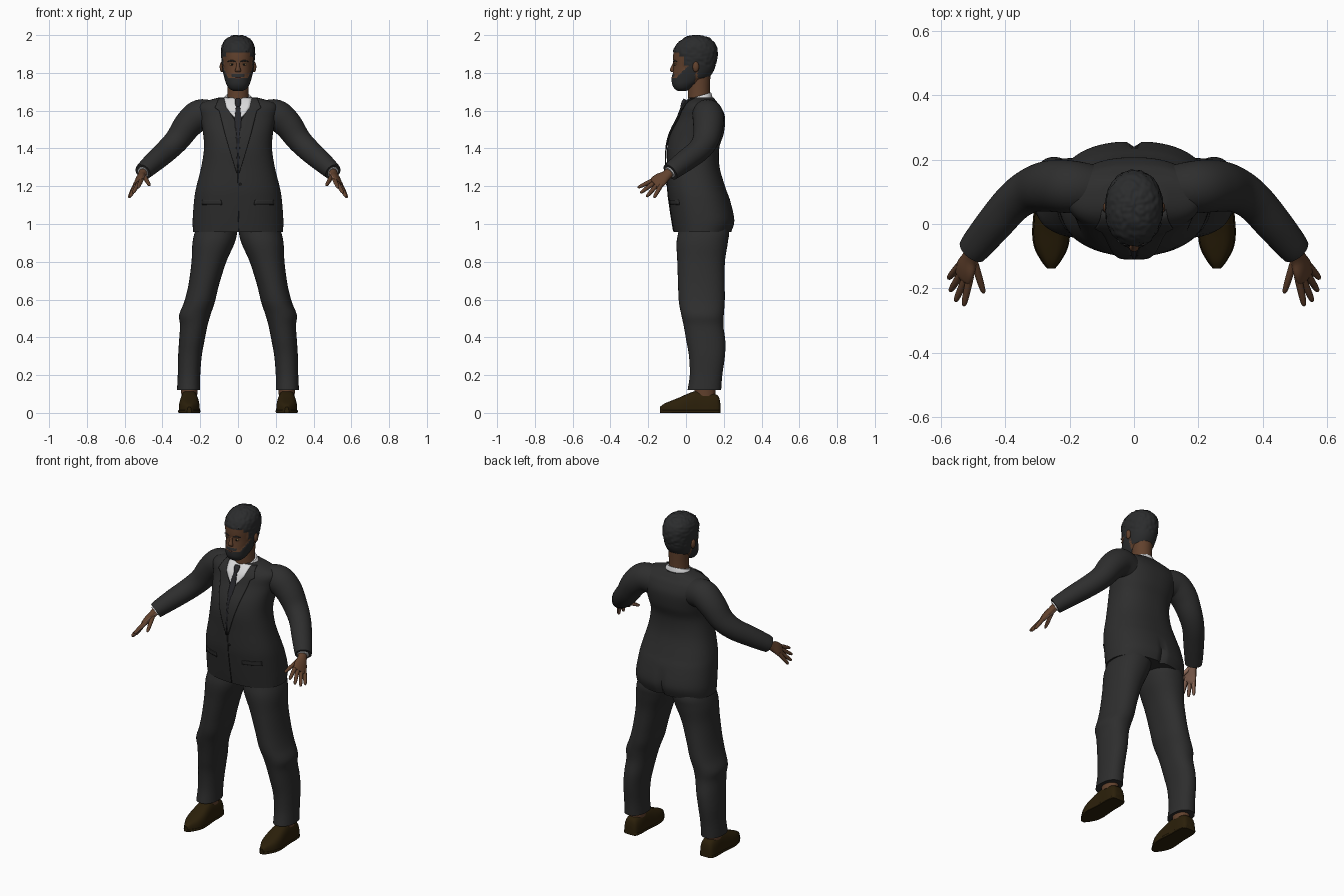
import bpy, bmesh, math
from mathutils import Vector, noise
from mathutils.bvhtree import BVHTree

cube = bpy.data.objects.get("Cube")
if cube:
    bpy.data.objects.remove(cube)


def material(name, r, g, b):
    m = bpy.data.materials.new(name)
    m.use_nodes = True
    m.diffuse_color = (r, g, b, 1)
    m.node_tree.nodes["Principled BSDF"].inputs["Base Color"].default_value = (r, g, b, 1)
    return m


SUIT = material("charcoal suit", .027, .027, .027)
SEAM = material("black seam", .012, .012, .012)
HAIR = material("black hair", .024, .025, .026)
SKIN = material("brown skin", .12, .053, .026)
PALM = material("light palm", .3, .16, .11)
SHOE = material("brown leather", .024, .014, .003)
SHIRT = material("white shirt", .7, .7, .71)
TIE = material("dark tie", .02, .02, .024)
EYE = material("eye amber", .3, .19, .08)
LIP = material("lips", .1, .038, .025)


def finish(name, bm, mats, paint=None):
    bmesh.ops.recalc_face_normals(bm, faces=bm.faces)
    bm.normal_update()
    for f in bm.faces:
        f.smooth = True
        if paint:
            f.material_index = paint(f)
    mesh = bpy.data.meshes.new(name)
    bm.to_mesh(mesh)
    bm.free()
    for m in mats:
        mesh.materials.append(m)
    ob = bpy.data.objects.new(name, mesh)
    bpy.context.collection.objects.link(ob)
    return ob


def smooth_rows(rows, sub):
    """Catmull-Rom interpolation of section tuples."""
    out = []
    for i in range(len(rows) - 1):
        p0, p1, p2, p3 = (rows[max(0, min(len(rows) - 1, i + k))] for k in (-1, 0, 1, 2))
        for s in range(sub):
            t = s / sub
            out.append([b + .5 * t * (c - a + t * (2*a - 5*b + 4*c - d + t * (3*b - 3*c + d - a)))
                        for a, b, c, d in zip(p0, p1, p2, p3)])
    return out + [list(rows[-1])]


def loft(name, rows, mats, side=(1, 0, 0), axis=None, p=2, seg=32, sub=4,
         flip=1, tweak=None, paint=None):
    """Skin sections (x, y, z, half width, half depth) along a path."""
    rows = smooth_rows([(r[0] * flip, *r[1:]) for r in rows], sub)
    ref = Vector((side[0] * flip, side[1], side[2]))
    bm, rings = bmesh.new(), []
    for i, r in enumerate(rows):
        a, b = rows[max(i - 1, 0)], rows[min(i + 1, len(rows) - 1)]
        t = Vector(axis) if axis else (Vector(b[:3]) - Vector(a[:3])).normalized()
        u = (ref - t * ref.dot(t)).normalized()
        v = t.cross(u)
        ring = []
        for k in range(seg):
            c, s = math.cos(math.tau * k / seg), math.sin(math.tau * k / seg)
            c, s = (math.copysign(abs(q) ** (2 / p), q) for q in (c, s))
            co = Vector(r[:3]) + u * max(r[3], .001) * c + v * max(r[4], .001) * s
            ring.append(bm.verts.new(tweak(co) if tweak else co))
        rings.append(ring)
    for a, b in zip(rings, rings[1:]):
        for k in range(seg):
            bm.faces.new((a[k], a[k - 1], b[k - 1], b[k]))
    bm.faces.new(rings[0])
    bm.faces.new(rings[-1])
    return finish(name, bm, mats, paint)


def upright(rows):
    """Sections given as (z, half width, front y, back y)."""
    return [(0, (f + b) / 2, z, w, (b - f) / 2) for z, w, f, b in rows]


def ball(name, loc, size, mat):
    bm = bmesh.new()
    bmesh.ops.create_uvsphere(bm, u_segments=20, v_segments=14, radius=1)
    for v in bm.verts:
        v.co = Vector([l + c * s for l, c, s in zip(loc, v.co, size)])
    return finish(name, bm, [mat])


# Jacket body, with the split vent pressed into the back
def vent(co):
    if co.y > .1 and co.z < 1.12:
        co.y -= .02 * math.exp(-(co.x / .014) ** 2) * min(1, (1.12 - co.z) * 9)
    return co


jacket = loft("jacket", upright([
    (.957, .238, -.064, .24), (1.02, .24, -.075, .257), (1.12, .233, -.09, .235),
    (1.19, .222, -.098, .21), (1.3, .195, -.1, .178), (1.4, .18, -.1, .176),
    (1.48, .185, -.082, .2), (1.56, .2, -.042, .207), (1.615, .21, -.02, .188),
    (1.645, .185, .002, .165), (1.67, .1, .025, .145)]), [SUIT],
    axis=(0, 0, 1), p=2.35, seg=96, sub=6, tweak=vent)
jm = jacket.data
surface = BVHTree.FromPolygons([v.co for v in jm.vertices], [p.vertices for p in jm.polygons])


def strip(name, rows, mat, flip=1, off=.004, across=8):
    """Thin cloth plate draped on the jacket front; rows are (z, x from, x to)."""
    bm, grid = bmesh.new(), []
    fine = [[a + (b - a) * s / 5 for a, b in zip(r, q)] for r, q in zip(rows, rows[1:]) for s in range(5)]
    for z, x0, x1 in fine + [rows[-1]]:
        line = []
        for k in range(across + 1):
            x = (x0 + (x1 - x0) * k / across) * flip
            hit = surface.ray_cast(Vector((x, -1, z)), Vector((0, 1, 0)))[0]
            line.append(bm.verts.new((x, (hit.y if hit else .03) - off, z)))
        grid.append(line)
    for a, b in zip(grid, grid[1:]):
        for k in range(across):
            bm.faces.new((a[k], a[k + 1], b[k + 1], b[k]))
    ob = finish(name, bm, [mat])
    mod = ob.modifiers.new("thickness", "SOLIDIFY")
    mod.thickness, mod.offset = .005, 0
    return ob


# Shirt front, tie and jacket details
strip("shirt_front", [(1.667, -.074, .074), (1.62, -.064, .064), (1.592, -.045, .045), (1.56, -.016, .016)], SHIRT)
strip("tie", [(1.65, -.016, .016), (1.622, -.011, .011), (1.56, -.018, .018), (1.3, -.004, .004)], TIE, off=.007)
strip("front_opening", [(1.27, -.002, .002), (.96, .002, .005)], SEAM, off=.001, across=2)
ball("jacket_button", (.012, -.102, 1.21), (.007, .004, .007), SEAM)
for s, label in ((1, "left"), (-1, "right")):
    strip(label + "_lapel", [(1.667, .074, .1), (1.615, .062, .122), (1.6, .05, .1),
          (1.55, .016, .088), (1.45, .006, .062), (1.27, .001, .008)], SUIT, s, off=.007)
    strip(label + "_pocket_flap", [(1.128, .09, .19), (1.106, .085, .19)], SUIT, s, off=.002)
    strip(label + "_pocket_seam", [(1.106, .085, .19), (1.102, .085, .19)], SEAM, s, off=.001)


# Neck and shirt collar, sloping down towards the throat
def slope(co):
    co.z += (co.y - .1) * .3
    return co


loft("neck", [(0, .07, 1.62, .06, .06), (0, .068, 1.7, .056, .058), (0, .07, 1.8, .058, .06)], [SKIN])
loft("shirt_collar", [(0, .066, 1.63, .092, .078), (0, .068, 1.668, .08, .07),
     (0, .069, 1.687, .066, .064)], [SHIRT], axis=(0, 0, 1), tweak=slope)
loft("tie_knot", [(0, -.004, 1.66, .015, .009), (0, -.012, 1.643, .017, .012),
     (0, -.02, 1.618, .011, .01)], [TIE], seg=16)


# Head with hair and beard raised from the skin
def zone(co):
    x, y, z = co
    hairline = 1.908 if y < -.035 else 1.89 if y < -.012 else 1.838 if y < .06 else 1.772
    if z > hairline:
        return 1
    top = 1.776 + max(0, y + .05) * 1.0
    moustache = 1.779 < z < 1.792 and abs(x) < .034 and y < -.03
    return 1 if y < .05 and (z < top or moustache) else 0


def groom(co):
    if zone(co):
        out = (co - Vector((0, .045, 1.86))).normalized()
        top = co.z > 1.84
        co = co + out * (.003 + (.005 * noise.noise(co * 75) if top else .001))
    return co


loft("head", upright([
    (1.708, .022, -.04, 0), (1.718, .043, -.057, .025), (1.74, .058, -.07, .06),
    (1.77, .068, -.073, .11), (1.805, .076, -.069, .139), (1.84, .081, -.066, .153),
    (1.88, .085, -.068, .163), (1.92, .087, -.064, .163), (1.953, .079, -.045, .152),
    (1.98, .058, -.012, .123), (1.993, .03, .02, .09), (1.997, .004, .05, .06)]),
    [SKIN, HAIR], axis=(0, 0, 1), p=2.15, seg=80, sub=6, tweak=groom,
    paint=lambda f: zone(f.calc_center_median()))
loft("nose", [(0, -.063, 1.858, .007, .004), (0, -.069, 1.835, .009, .008),
     (0, -.074, 1.815, .015, .012), (0, -.07, 1.804, .014, .007)], [SKIN], seg=16, axis=(0, 0, 1))
for z, label in ((1.769, "lower"), (1.776, "upper")):
    ball(label + "_lip", (0, -.07, z), (.02, .007, .005), LIP)
for s, label in ((1, "left"), (-1, "right")):
    ball(label + "_ear", (s * .085, .052, 1.832), (.012, .017, .028), SKIN)
    ball(label + "_eye", (s * .032, -.057, 1.845), (.013, .006, .006), EYE)
    ball(label + "_pupil", (s * .032, -.0615, 1.845), (.005, .003, .005), SEAM)
    loft(label + "_eyebrow", [(.014, -.066, 1.859, .003, .003), (.034, -.061, 1.865, .004, .004),
         (.055, -.05, 1.86, .002, .002)], [HAIR], side=(0, 0, 1), seg=10, flip=s)

# Arms, hands, legs and shoes, mirrored
ACROSS = Vector((.05, .09, -.055))
PALMWARD = Vector((-.75, 0, -.65))


def flat(co):
    co.z = max(co.z, 0)
    return co


for s, label in ((1, "left"), (-1, "right")):
    def palm_side(f):
        n = f.normal
        return int(n.x * s * PALMWARD.x + n.z * PALMWARD.z > .45)

    loft(label + "_sleeve", [
        (.13, .11, 1.568, .075, .08), (.2, .116, 1.576, .082, .083), (.262, .118, 1.528, .08, .076),
        (.32, .105, 1.448, .07, .066), (.375, .068, 1.391, .062, .061), (.435, .0, 1.338, .058, .056),
        (.485, -.06, 1.293, .052, .049), (.503, -.083, 1.275, .048, .045)], [SUIT],
        side=(0, 1, 0), flip=s, sub=6, seg=40)
    loft(label + "_shirt_cuff", [(.49, -.065, 1.29, .034, .032), (.505, -.088, 1.272, .033, .03)],
         [SHIRT], side=(0, 1, 0), flip=s)
    loft(label + "_palm", [(.495, -.075, 1.285, .026, .023), (.51, -.105, 1.257, .029, .021),
         (.522, -.135, 1.236, .041, .019), (.532, -.158, 1.215, .042, .015),
         (.536, -.168, 1.208, .033, .01)], [SKIN, PALM], side=ACROSS, flip=s, paint=palm_side)
    # Each finger runs from its knuckle to its tip
    for finger, base, tip in (("index", (.513, -.178, 1.23), (.53, -.256, 1.192)),
                              ("middle", (.525, -.17, 1.217), (.556, -.242, 1.164)),
                              ("ring", (.538, -.155, 1.205), (.573, -.21, 1.143)),
                              ("little", (.548, -.135, 1.2), (.578, -.17, 1.138)),
                              ("thumb", (.495, -.125, 1.25), (.467, -.216, 1.203))):
        b, t = Vector(base), Vector(tip)
        path = [(b.lerp(t, k), r) for k, r in ((-.2, .012), (.3, .0115), (.7, .01), (.93, .007), (1, .001))]
        loft(label + "_" + finger + "_finger", [(*c, r, r) for c, r in path], [SKIN, PALM],
             side=ACROSS, seg=12, flip=s, paint=palm_side)

    # Trouser leg sections: height, inner x, outer x, front y, back y
    leg = [(1.08, .02, .18, -.02, .18), (.97, .005, .224, -.038, .225), (.9, .018, .241, -.05, .221),
           (.8, .062, .246, -.046, .206), (.68, .1, .262, -.042, .205), (.59, .122, .284, -.038, .205),
           (.52, .145, .311, -.025, .2), (.46, .162, .307, -.012, .198), (.38, .178, .312, .002, .208),
           (.3, .192, .317, .016, .206), (.2, .2, .319, .02, .192), (.12, .2, .323, .008, .186)]
    loft(label + "_trouser_leg", [((i + o) / 2, (f + b) / 2, z, (o - i) / 2, (b - f) / 2)
         for z, i, o, f, b in leg], [SUIT], axis=(0, 0, -1), p=2.2, flip=s, sub=5, seg=40)
    loft(label + "_ankle", [(.258, .1, .18, .045, .055), (.258, .1, .09, .042, .055)], [SKIN], flip=s)

    # Pointed shoe with a flat sole: y, half width, height
    shoe = [(.182, .028, .05), (.17, .042, .09), (.13, .049, .108), (.07, .049, .118), (.02, .053, .106),
            (-.03, .056, .084), (-.075, .049, .066), (-.115, .028, .049), (-.138, .01, .032)]
    loft(label + "_shoe", [(.258, y, 0, w, h) for y, w, h in shoe], [SHOE],
         axis=(0, -1, 0), p=3.2, flip=s, tweak=flat)
    loft(label + "_shoe_sole", [(.258, y, .008, w + .003, .008) for y, w, h in shoe], [SHOE],
         axis=(0, -1, 0), p=5, flip=s)

# Smooth shading that keeps hems and soles crisp
bpy.ops.object.select_all(action="DESELECT")
for ob in bpy.context.collection.objects:
    if ob.type == "MESH":
        ob.select_set(True)
        bpy.context.view_layer.objects.active = ob
bpy.ops.object.shade_smooth_by_angle(angle=math.radians(45))
